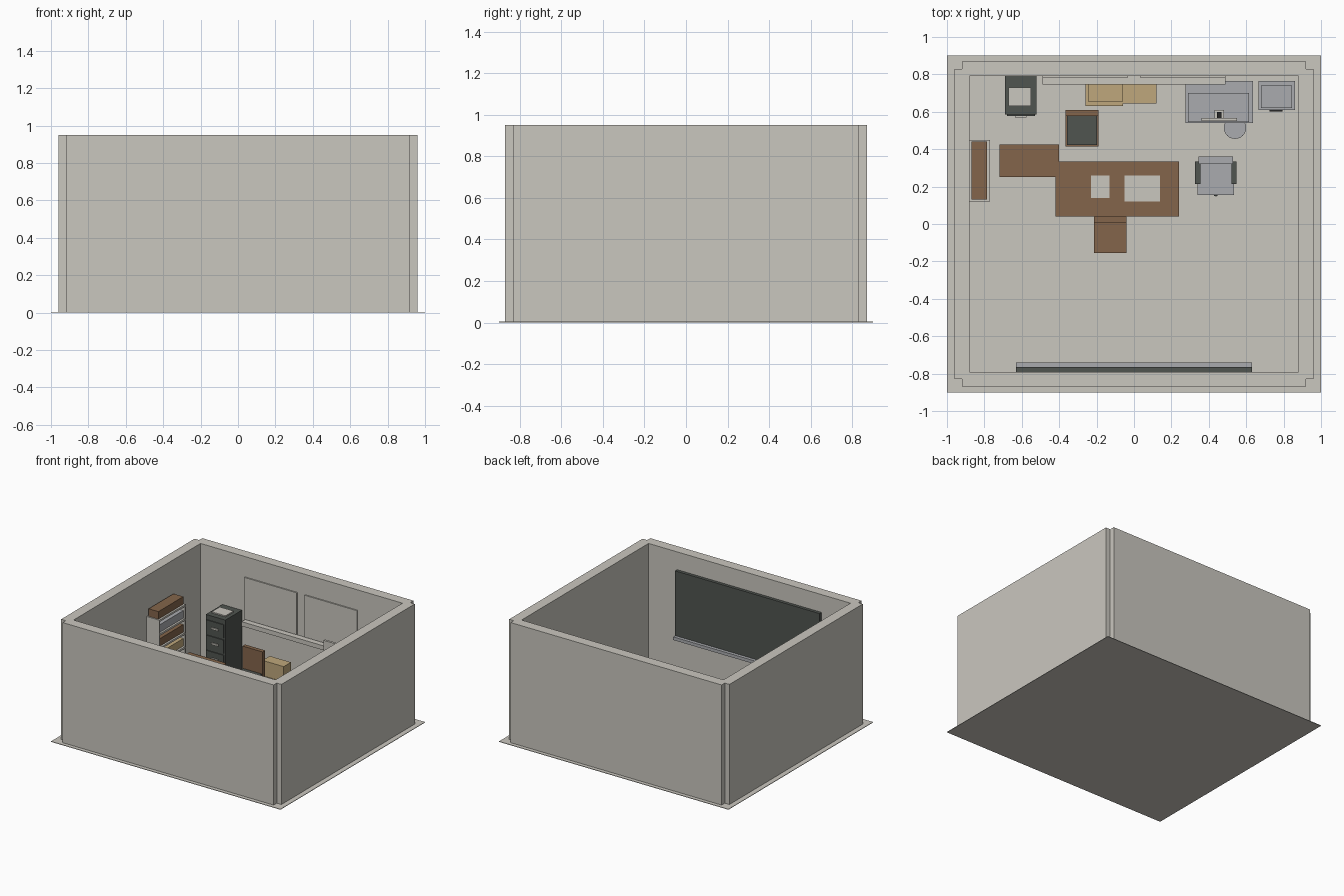
import bpy
import bmesh
from math import cos, sin, tau
from mathutils import Matrix, Vector

default = bpy.data.objects.get("Cube")
if default:
    bpy.data.objects.remove(default, do_unlink=True)


def material(name, red, green, blue):
    mat = bpy.data.materials.new(name)
    mat.use_nodes = True
    mat.diffuse_color = (red, green, blue, 1)
    mat.node_tree.nodes["Principled BSDF"].inputs["Base Color"].default_value = (red, green, blue, 1)
    return mat


plaster = material("pale plaster", .59, .57, .52)
wood = material("brown wood", .23, .13, .07)
charcoal = material("charcoal", .08, .09, .08)
steel = material("blue grey", .40, .41, .43)
cardboard = material("tan cardboard", .52, .39, .20)
black = material("black plastic", .02, .02, .02)
FLOOR = .004


def finish(name, bm, mat):
    mesh = bpy.data.meshes.new(name)
    bmesh.ops.recalc_face_normals(bm, faces=bm.faces)
    bm.to_mesh(mesh)
    bm.free()
    mesh.materials.append(mat)
    obj = bpy.data.objects.new(name, mesh)
    bpy.context.collection.objects.link(obj)
    return obj


def box(name, mat, xs, ys, zs):
    """Box between the given limits on each axis."""
    spans = (xs, ys, zs)
    centre = Vector([(low + high) / 2 for low, high in spans])
    size = [high - low for low, high in spans]
    bm = bmesh.new()
    bmesh.ops.create_cube(bm, size=1, matrix=Matrix.Translation(centre) @ Matrix.Diagonal((*size, 1)))
    return finish(name, bm, mat)


def around(centre, half):
    return (centre - half, centre + half)


def cylinder(name, mat, x, y, zs, bottom, top):
    bm = bmesh.new()
    bmesh.ops.create_cone(bm, cap_ends=True, segments=24, radius1=bottom, radius2=top,
                          depth=zs[1] - zs[0], matrix=Matrix.Translation((x, y, sum(zs) / 2)))
    obj = finish(name, bm, mat)
    for face in obj.data.polygons:
        face.use_smooth = len(face.vertices) == 4
    return obj


def four_legs(name, mat, xs, ys, top, thick):
    for side, x in (("right", xs[0] + thick), ("left", xs[1] - thick)):
        for end, y in (("front", ys[0] + thick), ("back", ys[1] - thick)):
            box(f"{name}_{end}_{side}_leg", mat, around(x, thick), around(y, thick), (FLOOR, top))


# Room: floor slab and a wall ring with notched corners
box("floor", plaster, (-1, 1), (-.9, .9), (0, FLOOR))


def wall_ring(height):
    outer = []
    for sx, sy in ((1, 1), (-1, 1), (-1, -1), (1, -1)):
        corner = [(sx * .96, sy * .83), (sx * .92, sy * .83), (sx * .92, sy * .87)]
        outer += corner if sx == sy else corner[::-1]
    inner = [(.88, .79), (-.88, .79), (-.88, -.79), (.88, -.79)]
    bm = bmesh.new()
    for loop in (outer, inner):
        verts = [bm.verts.new((x, y, FLOOR)) for x, y in loop]
        for i, vert in enumerate(verts):
            bm.edges.new((vert, verts[i - 1]))
    bmesh.ops.triangle_fill(bm, use_beauty=True, edges=bm.edges[:])
    lifted = bmesh.ops.extrude_face_region(bm, geom=bm.faces[:], use_keep_orig=True)
    bmesh.ops.translate(bm, vec=(0, 0, height - FLOOR),
                        verts=[v for v in lifted["geom"] if isinstance(v, bmesh.types.BMVert)])
    finish("walls", bm, plaster)


wall_ring(.95)

# Windows and sill on the back wall
for side, xs in (("right", (-.49, -.035)), ("left", (.035, .49))):
    box(f"window_{side}", plaster, xs, (.78, .79), (.46, .79))
box("window_sill", plaster, (-.49, .49), (.745, .79), (.42, .455))

# Chalkboard on the front wall
box("chalkboard", charcoal, (-.63, .63), (-.79, -.765), (.29, .81))
box("chalk_tray", steel, (-.63, .63), (-.775, -.74), (.275, .30))

# Filing cabinet
box("filing_cabinet", charcoal, (-.69, -.52), (.585, .79), (FLOOR, .52))
for row in range(4):
    z = .07 + row * .12
    box(f"cabinet_drawer_{row}", charcoal, (-.68, -.53), (.578, .586), around(z, .052))
    box(f"cabinet_handle_{row}", plaster, around(-.605, .03), (.57, .579), around(z, .007))
box("cabinet_papers", plaster, (-.67, -.55), (.63, .73), (.52, .529))

# Bookshelf with rows of books
SHELF = (.12, .45)
box("bookshelf_back", plaster, (-.88, -.87), SHELF, (FLOOR, .63))
for side, y in zip(("front", "back"), SHELF):
    edge = .005 if side == "front" else -.005
    box(f"bookshelf_{side}_side", plaster, (-.88, -.77), around(y + edge, .005), (FLOOR, .63))
book_colours = (steel, wood, cardboard, wood, steel, wood)
for row, colour in enumerate(book_colours):
    z = .08 + row * .11
    box(f"bookshelf_shelf_{row}", plaster, (-.875, -.77), (.125, .445), (z - .015, z))
    box(f"books_{row}", colour, (-.87, -.785), (.13, .44), (z, z + .06))

# Teacher desk with a side return
DESK_TOP = (.25, .275)
box("desk_top", wood, (-.42, .24), (.04, .335), DESK_TOP)
box("desk_return", wood, (-.72, -.40), (.25, .425), DESK_TOP)
box("desk_mat", plaster, (-.47, .29), (.055, .32), (FLOOR, .008))
box("desk_front_panel", wood, (-.37, .19), (.07, .085), (.08, .25))
four_legs("desk", wood, (-.41, .23), (.05, .325), .25, .015)
four_legs("desk_return", wood, (-.71, -.42), (.26, .415), .25, .012)
for name, xs, ys in (("small", (-.23, -.13), (.14, .26)), ("large", (-.05, .14), (.12, .26))):
    box(f"{name}_desk_papers", plaster, xs, ys, (DESK_TOP[1], .282))


# Wooden chairs
def wooden_chair(name, x, front, cushion):
    xs, ys = around(x, .0875), (front, front + .195)
    box(f"{name}_seat", wood, xs, ys, (.15, .17))
    four_legs(name, wood, xs, ys, .15, .009)
    box(f"{name}_backrest", wood, xs, (ys[1] - .032, ys[1]), (.17, .36))
    if cushion:
        box(f"{name}_cushion", charcoal, around(x, .08), (front + .008, ys[1] - .032), (.17, .185))


wooden_chair("front_chair", -.1275, -.155, False)
wooden_chair("cushioned_chair", -.2775, .415, True)

# Cardboard boxes
box("lower_carton", cardboard, (-.26, -.06), (.63, .745), (FLOOR, .13))
box("upper_carton", cardboard, (-.245, -.06), (.655, .745), (.13, .25))
box("side_carton", cardboard, (-.06, .12), (.645, .745), (FLOOR, .13))

# Office machine with an upright screen
box("machine_body", steel, (.275, .635), (.54, .765), (FLOOR, .40))
box("machine_lid", steel, (.29, .615), (.545, .70), (.40, .44))
box("screen", plaster, (.36, .55), (.55, .568), (.47, .61))
box("screen_neck", black, around(.455, .012), (.568, .60), (.45, .54))
box("screen_foot", plaster, around(.455, .025), (.565, .61), (.44, .45))
cylinder("waste_bin", steel, .54, .515, (FLOOR, .16), .045, .06)

# Low drawer unit
box("drawer_unit", steel, (.665, .86), (.61, .765), (FLOOR, .27))
box("drawer_unit_top", steel, (.68, .845), (.62, .74), (.27, .28))
for row in range(2):
    z = .08 + row * .12
    box(f"drawer_unit_handle_{row}", black, around(.76, .035), (.602, .61), around(z, .007))

# Office chair on a five-spoke base
SEAT_X, SEAT_Y = .4375, .25
box("office_seat", steel, around(SEAT_X, .098), (.155, .335), (.16, .195))
box("office_backrest", steel, around(SEAT_X, .093), (.32, .36), (.20, .40))
box("office_back_bracket", charcoal, around(SEAT_X, .02), (.325, .345), (.15, .22))
for side, sign in (("right", -1), ("left", 1)):
    x = SEAT_X + sign * .097
    box(f"office_{side}_armrest", charcoal, around(x, .014), (.215, .335), (.25, .27))
    box(f"office_{side}_arm_post", charcoal, around(x, .008), (.25, .28), (.17, .25))
cylinder("office_post", charcoal, SEAT_X, SEAT_Y, (.03, .16), .014, .014)
for i in range(5):
    angle = tau * (i / 5 - .25)
    spoke = box(f"office_spoke_{i}", charcoal, (0, .10), (-.01, .01), (.025, .04))
    spoke.location = (SEAT_X, SEAT_Y, 0)
    spoke.rotation_euler.z = angle
    cylinder(f"office_caster_{i}", black, SEAT_X + .09 * cos(angle), SEAT_Y + .09 * sin(angle),
             (FLOOR, .026), .012, .012)
